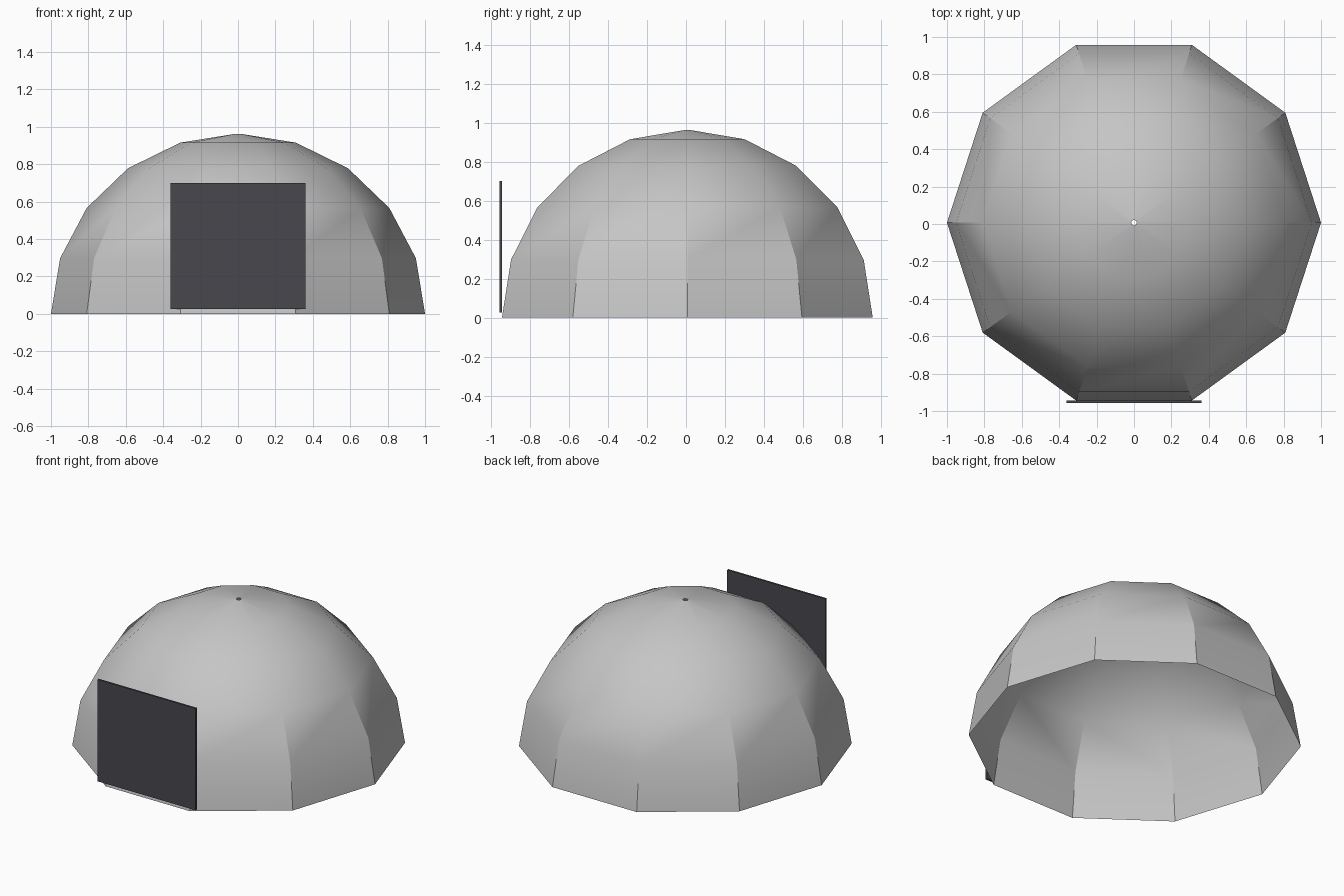
import bpy, bmesh, math

if "Cube" in bpy.data.objects:
    bpy.data.objects.remove(bpy.data.objects["Cube"])

SIDES = 10
HEIGHT = 0.962
CENTRE_Y = 0.007


def material(name, rgb):
    m = bpy.data.materials.new(name)
    m.diffuse_color = (*rgb, 1.0)
    m.use_nodes = True
    m.node_tree.nodes["Principled BSDF"].inputs["Base Color"].default_value = m.diffuse_color
    return m


def finish(bm, name, mat):
    mesh = bpy.data.meshes.new(name)
    bm.to_mesh(mesh)
    bm.free()
    obj = bpy.data.objects.new(name, mesh)
    bpy.context.collection.objects.link(obj)
    mesh.materials.append(mat)
    return obj


grey = material("light grey", (0.56, 0.56, 0.56))
dark = material("charcoal", (0.065, 0.063, 0.074))

# Dome shell: ten-sided half sphere, open below, tiny smoke hole on top
profile = [(math.cos(math.radians(a)), HEIGHT * math.sin(math.radians(a)))
           for a in range(0, 90, 18)]
profile.append((0.015, HEIGHT))
bm = bmesh.new()
rings = []
for r, z in profile:
    rings.append([bm.verts.new((r * math.cos(2 * math.pi * i / SIDES),
                                r * math.sin(2 * math.pi * i / SIDES) + CENTRE_Y, z))
                  for i in range(SIDES)])
for low, high in zip(rings, rings[1:]):
    for i in range(SIDES):
        j = (i + 1) % SIDES
        bm.faces.new((low[i], low[j], high[j], high[i]))
dome = finish(bm, "dome_shell", grey)
bpy.context.view_layer.objects.active = dome
dome.select_set(True)
bpy.ops.object.shade_smooth_by_angle(angle=math.radians(30))
dome.select_set(False)

# Door panel: thin flat slab standing against the front side
bm = bmesh.new()
bmesh.ops.create_cube(bm, size=1.0)
bmesh.ops.scale(bm, vec=(0.72, 0.013, 0.675), verts=bm.verts)
bmesh.ops.translate(bm, vec=(0, -0.9515, 0.3625), verts=bm.verts)
finish(bm, "door_panel", dark)
